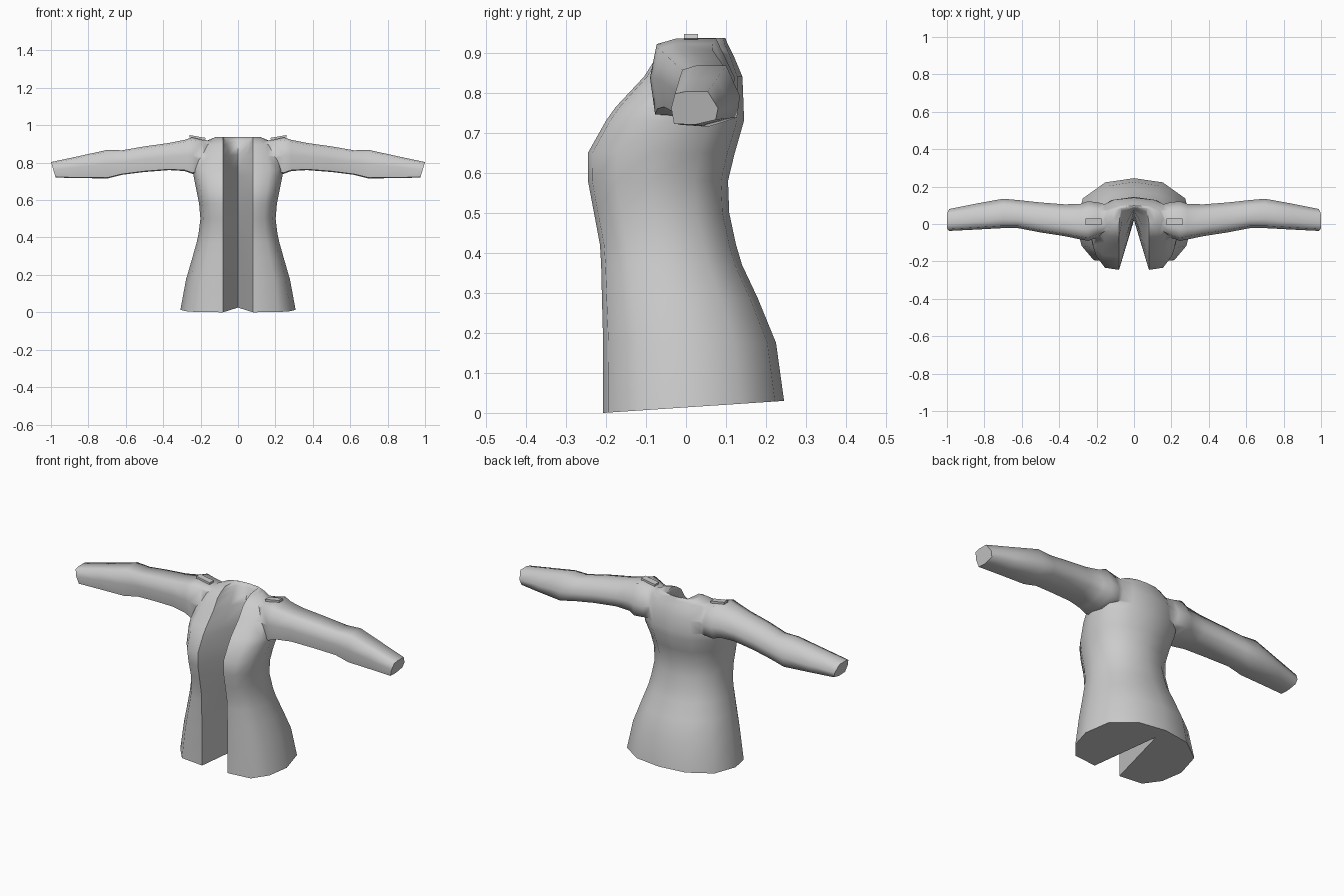
import bpy, bmesh, math

if "Cube" in bpy.data.objects:
    bpy.data.objects.remove(bpy.data.objects["Cube"])

cloth = bpy.data.materials.new("grey cloth")
cloth.diffuse_color = (0.6, 0.6, 0.6, 1)
cloth.use_nodes = True
cloth.node_tree.nodes["Principled BSDF"].inputs["Base Color"].default_value = cloth.diffuse_color


def loft(name, rings):
    """Skin a list of equal closed rings and cap both ends."""
    bm = bmesh.new()
    rows = [[bm.verts.new(p) for p in ring] for ring in rings]
    n = len(rows[0])
    for a, b in zip(rows, rows[1:]):
        for i in range(n):
            j = (i + 1) % n
            bm.faces.new((a[i], a[j], b[j], b[i]))
    caps = [bm.faces.new(rows[0]), bm.faces.new(rows[-1])]
    bmesh.ops.recalc_face_normals(bm, faces=bm.faces)
    bmesh.ops.triangulate(bm, faces=caps)
    mesh = bpy.data.meshes.new(name)
    bm.to_mesh(mesh)
    bm.free()
    mesh.materials.append(cloth)
    obj = bpy.data.objects.new(name, mesh)
    bpy.context.collection.objects.link(obj)
    return obj


# Torso: height, front y, back y, half width, y of the inner fold, fold roundness
TORSO = [
    (0.000, -0.207, 0.245, 0.308, 0.170, 0),
    (0.175, -0.207, 0.225, 0.278, 0.140, 0),
    (0.285, -0.210, 0.180, 0.246, 0.100, 0),
    (0.370, -0.212, 0.140, 0.222, 0.070, 0),
    (0.420, -0.215, 0.125, 0.211, 0.050, 0),
    (0.500, -0.230, 0.108, 0.201, 0.028, 0),
    (0.580, -0.245, 0.105, 0.208, 0.020, 0),
    (0.650, -0.245, 0.122, 0.222, 0.030, 0),
    (0.730, -0.200, 0.145, 0.238, 0.045, 0),
    (0.765, -0.175, 0.144, 0.240, 0.052, 0),
    (0.840, -0.105, 0.141, 0.225, 0.068, 0.2),
    (0.895, -0.070, 0.118, 0.195, 0.080, 0.6),
    (0.920, -0.035, 0.105, 0.160, 0.087, 0.8),
    (0.937, 0.000, 0.098, 0.120, 0.092, 1),
]
OUTLINE = [(0.70, 0.03), (0.91, 0.2), (1, 0.45), (0.89, 0.76), (0.5, 0.95)]


def torso_ring(z, yf, yb, w, yi, rnd):
    d = yb - yf
    half = [(0.08, yf)] + [(w * u, yf + d * v) for u, v in OUTLINE]
    fold = (0.04 + 0.03 * rnd, (yf + yi) / 2 + rnd * 0.8 * (yi - yf) / 2)
    pts = [fold] + half + [(0, yb)]
    pts += [(-x, y) for x, y in reversed(half)] + [(-fold[0], fold[1]), (0, yi)]
    tilt = 0.03 if z == 0 else 0
    return [(x, y, z + tilt * (y - yf) / d) for x, y in pts]


jacket = loft("jacket_body", [torso_ring(*r) for r in TORSO])

# Sleeves: x, y range, z range
SLEEVE = [
    (0.12, -0.03, 0.095, 0.76, 0.915),
    (0.19, -0.07, 0.115, 0.745, 0.922),
    (0.245, -0.09, 0.122, 0.74, 0.935),
    (0.285, -0.083, 0.108, 0.755, 0.922),
    (0.37, -0.065, 0.105, 0.76, 0.905),
    (0.50, -0.045, 0.115, 0.75, 0.887),
    (0.62, -0.022, 0.128, 0.735, 0.866),
    (0.70, -0.022, 0.135, 0.715, 0.868),
    (0.85, -0.03, 0.108, 0.718, 0.835),
    (1.00, -0.037, 0.08, 0.72, 0.803),
]
CUFF = [(0.08, 0.93), (0.3, 1), (0.78, 1), (1, 0.5),
        (0.95, 0.15), (0.5, 0), (0.06, 0.03), (0, 0.5)]


def sleeve_ring(side, x, y0, y1, z0, z1):
    lean = 0.025 if x == 1 else 0
    return [(side * (x - lean * (1 - v)), y0 + u * (y1 - y0), z0 + v * (z1 - z0))
            for u, v in CUFF]


bpy.context.view_layer.objects.active = jacket
for side, label in ((1, "right"), (-1, "left")):
    sleeve = loft(label + "_sleeve", [sleeve_ring(side, *r) for r in SLEEVE])
    mod = jacket.modifiers.new("join_sleeve", "BOOLEAN")
    mod.operation = "UNION"
    mod.solver = "EXACT"
    mod.object = sleeve
    bpy.ops.object.modifier_apply(modifier=mod.name)
    bpy.data.objects.remove(sleeve)

# Smooth cloth with crisp hems and lapel edges
jacket.select_set(True)
bpy.ops.object.shade_smooth_by_angle(angle=math.radians(65))

# Shoulder tabs
for side, label in ((1, "right"), (-1, "left")):
    bpy.ops.mesh.primitive_cube_add(size=1, location=(side * 0.217, 0.013, 0.934),
                                    rotation=(0, -side * math.radians(10), 0))
    tab = bpy.context.object
    tab.name = label + "_shoulder_tab"
    tab.scale = (0.086, 0.035, 0.012)
    tab.data.materials.append(cloth)
